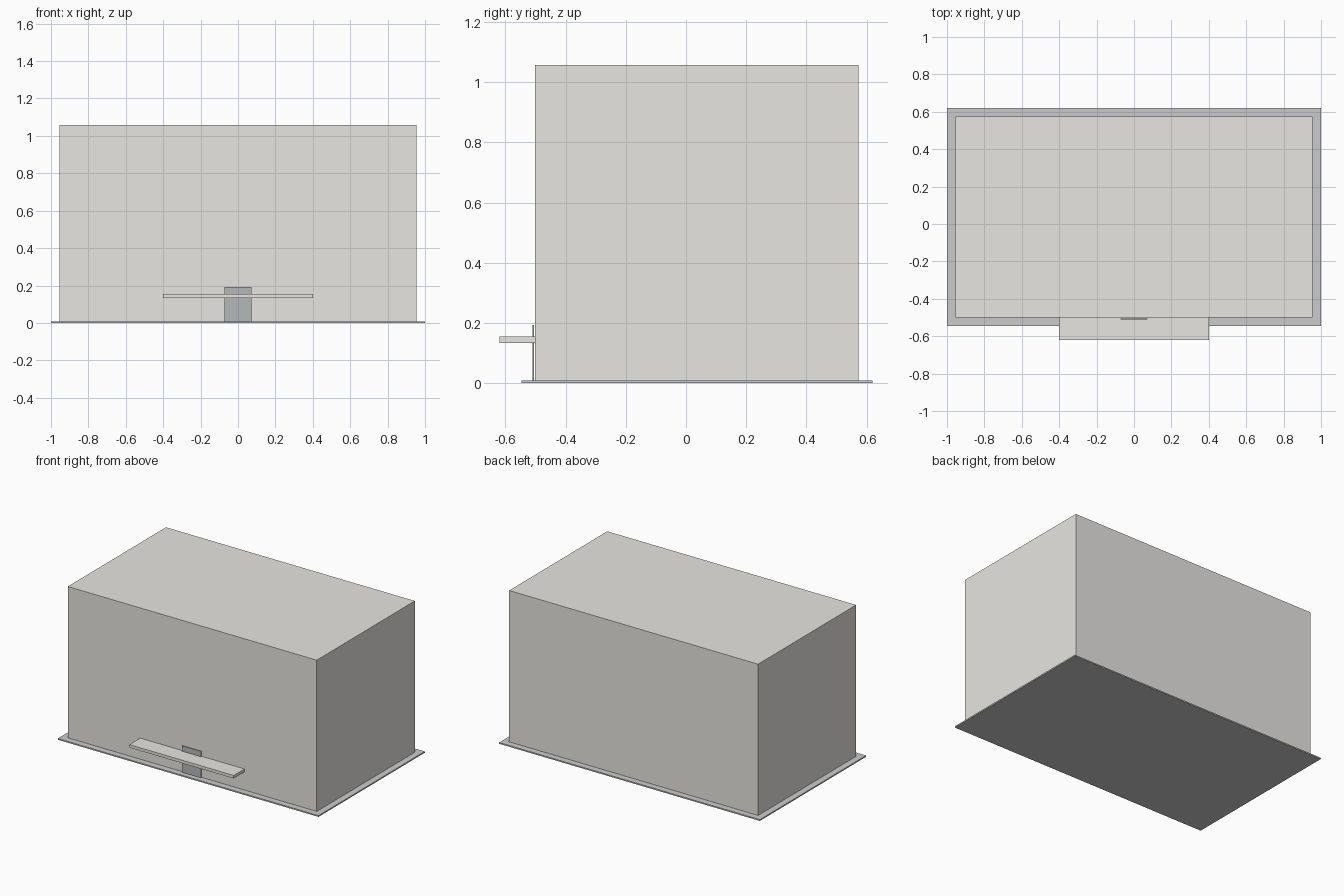
import bpy

if "Cube" in bpy.data.objects:
    bpy.data.objects.remove(bpy.data.objects["Cube"])


def material(name, rgb):
    mat = bpy.data.materials.new(name)
    mat.diffuse_color = (*rgb, 1)
    mat.use_nodes = True
    mat.node_tree.nodes["Principled BSDF"].inputs["Base Color"].default_value = mat.diffuse_color
    return mat


def box(name, x, y, z, mat):
    """Axis-aligned box from (min, max) ranges."""
    ranges = (x, y, z)
    bpy.ops.mesh.primitive_cube_add(size=1, location=[(a + b) / 2 for a, b in ranges])
    obj = bpy.context.object
    obj.name = name
    obj.scale = [b - a for a, b in ranges]
    bpy.ops.object.transform_apply(location=False, rotation=False, scale=True)
    obj.data.materials.append(mat)
    return obj


wall_mat = material("wall", (0.8, 0.79, 0.76))
slab_mat = material("paving", (0.53, 0.53, 0.53))
door_mat = material("door", (0.46, 0.48, 0.49))

# Paved slab under the building
box("ground_slab", (-1, 1), (-0.546, 0.619), (0, 0.009), slab_mat)

# Main building block
box("building_block", (-0.955, 0.955), (-0.501, 0.574), (0.009, 1.058), wall_mat)

# Thin entrance door on the front wall
box("entrance_door", (-0.072, 0.072), (-0.510, -0.505), (0.009, 0.193), door_mat)

# Canopy above the entrance
box("entrance_canopy", (-0.4, 0.4), (-0.619, -0.501), (0.134, 0.155), wall_mat)
